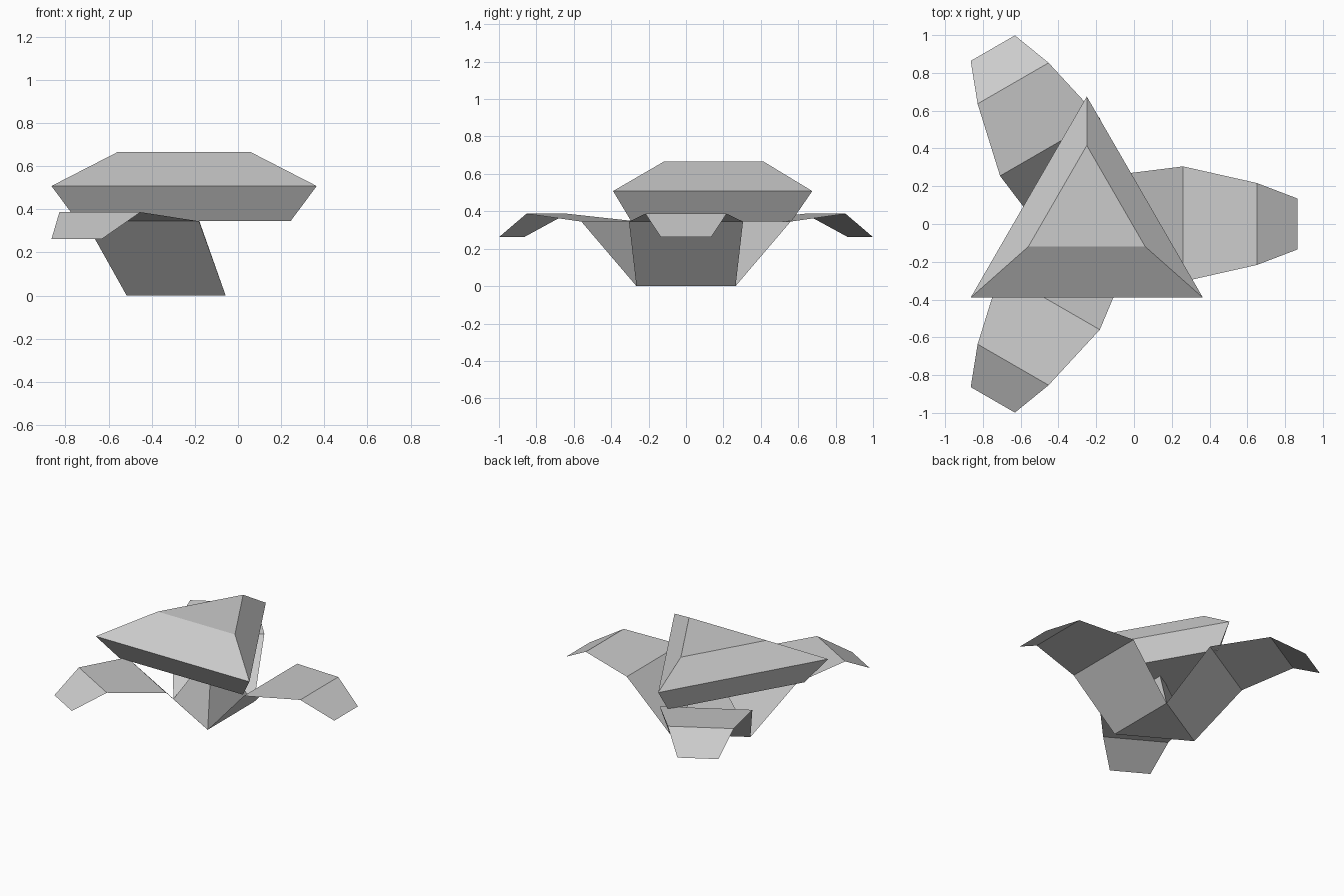
import bpy
from math import sin, cos, pi

if "Cube" in bpy.data.objects:
    bpy.data.objects.remove(bpy.data.objects["Cube"])


def make(name, verts, faces):
    mesh = bpy.data.meshes.new(name)
    mesh.from_pydata(verts, [], faces)
    mesh.update()
    obj = bpy.data.objects.new(name, mesh)
    bpy.context.collection.objects.link(obj)
    return obj


def triangle(cx, cy, z, radius, start):
    angles = [start + i * 2 * pi / 3 for i in range(3)]
    return [(cx + radius * cos(a), cy + radius * sin(a), z) for a in angles]


CX = -0.21  # axis shared by the leaves and the core

# Core: tetrahedron standing on the ground
core = triangle(CX, 0, 0, 0.306, pi / 3) + [(CX, 0, 0.433)]
make("core", core, [(2, 1, 0), (0, 1, 3), (1, 2, 3), (2, 0, 3)])

# Leaves: three bent thin strips, profile of (radius, half width, height)
profile = [(0.153, 0.265, 0), (0.47, 0.305, 0.345),
           (0.86, 0.217, 0.387), (1.075, 0.135, 0.263)]
for i in range(3):
    a = i * 2 * pi / 3
    verts = [(CX + r * cos(a) - s * w * sin(a), r * sin(a) + s * w * cos(a), z)
             for r, w, z in profile for s in (-1, 1)]
    faces = [(j, j + 2, j + 3, j + 1) for j in (0, 2, 4)]
    make(f"leaf_{i + 1}", verts, faces)

# Cap: three stacked triangular rings of (centre y, height, radius)
rings = [(-0.007, 0.345, 0.57), (-0.035, 0.508, 0.71), (0.059, 0.665, 0.357)]
cap = [v for cy, z, r in rings for v in triangle(-0.25, cy, z, r, pi / 2)]
sides = [(k + i, k + (i + 1) % 3, k + 3 + (i + 1) % 3, k + 3 + i)
         for k in (0, 3) for i in range(3)]
make("cap", cap, sides + [(2, 1, 0), (6, 7, 8)])
